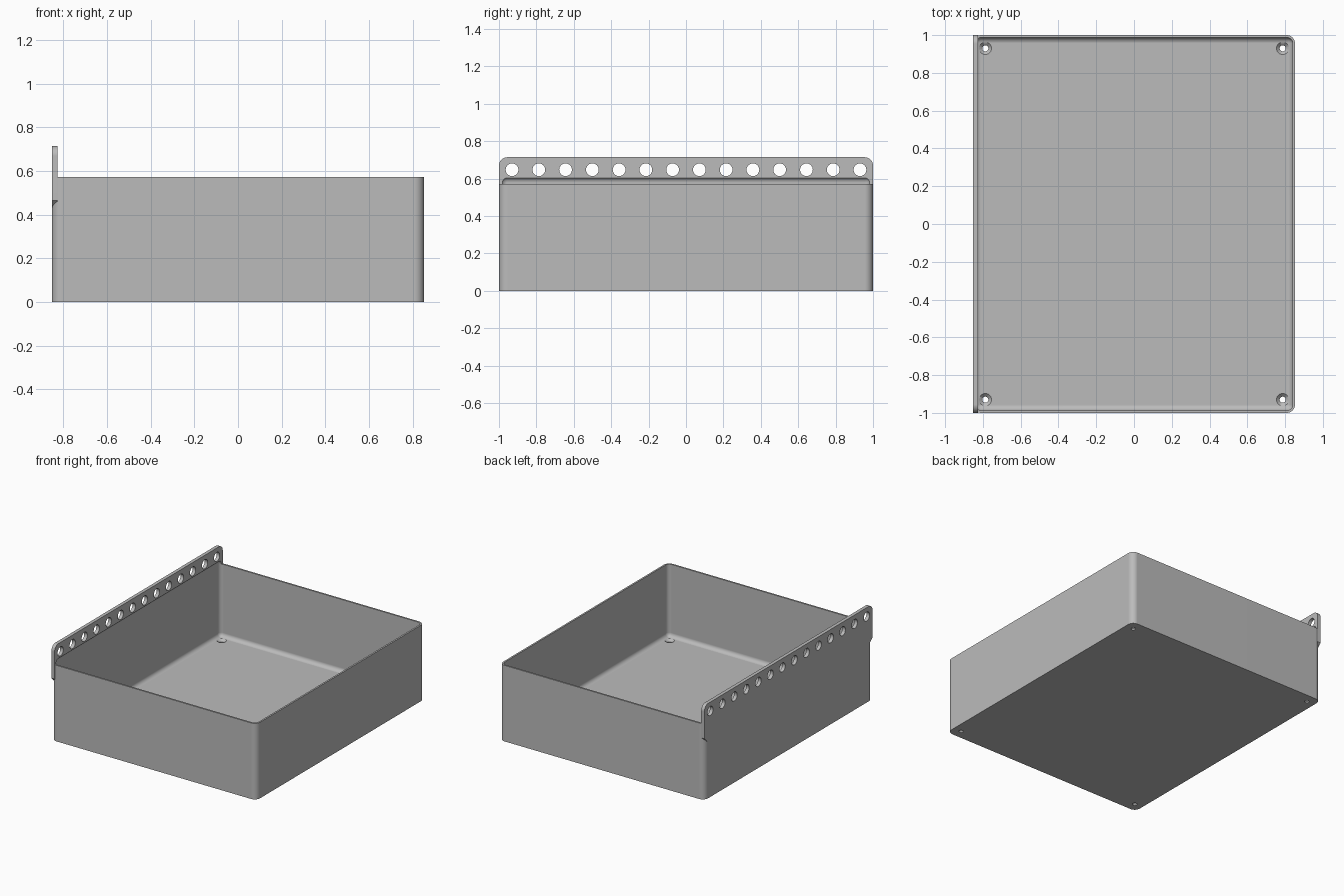
import bpy
import bmesh
import math
from mathutils import Matrix, Vector

if "Cube" in bpy.data.objects:
    bpy.data.objects.remove(bpy.data.objects["Cube"], do_unlink=True)

# Main dimensions
HX, HY, HEIGHT = 0.853, 1.0, 0.572      # outer half sizes and wall height
WALL, FLOOR = 0.013, 0.028              # wall and floor thickness
STRIP_T, STRIP_TOP = 0.026, 0.714       # hanging strip
CORNER, FILLET = 0.045, 0.03            # outer and inner radii

grey = bpy.data.materials.new("plain grey")
grey.use_nodes = True
colour = (0.5, 0.5, 0.5, 1)
grey.diffuse_color = colour
grey.node_tree.nodes["Principled BSDF"].inputs["Base Color"].default_value = colour


def make_object(name, bm):
    bmesh.ops.recalc_face_normals(bm, faces=bm.faces)
    mesh = bpy.data.meshes.new(name)
    bm.to_mesh(mesh)
    bm.free()
    mesh.materials.append(grey)
    obj = bpy.data.objects.new(name, mesh)
    bpy.context.collection.objects.link(obj)
    return obj


def rounded_box(name, low, high, radius, pick):
    """Box between two corners; edges whose direction passes pick are rounded."""
    low, high = Vector(low), Vector(high)
    bm = bmesh.new()
    bmesh.ops.create_cube(bm, size=1)
    for v in bm.verts:
        v.co = (low + high) / 2 + v.co * (high - low)
    edges = [e for e in bm.edges if pick(e)]
    bmesh.ops.bevel(bm, geom=edges, offset=radius, segments=8, profile=0.5, affect='EDGES')
    return make_object(name, bm)


def cones(name, places, r1, r2, depth, turn=Matrix()):
    """Separate cones or cylinders centred on each place."""
    bm = bmesh.new()
    for p in places:
        bmesh.ops.create_cone(bm, cap_ends=True, segments=32, radius1=r1, radius2=r2,
                              depth=depth, matrix=Matrix.Translation(p) @ turn)
    return make_object(name, bm)


def combine(target, other, operation):
    mod = target.modifiers.new(operation.lower(), 'BOOLEAN')
    mod.object, mod.operation, mod.solver = other, operation, 'EXACT'
    bpy.context.view_layer.objects.active = target
    bpy.ops.object.modifier_apply(modifier=mod.name)
    bpy.data.objects.remove(other, do_unlink=True)


def is_vertical(edge):
    a, b = edge.verts
    return abs(a.co.z - b.co.z) > 0.01


# Outer body with rounded upright corners
tray = rounded_box("tray", (-HX, -HY, 0), (HX, HY, HEIGHT), CORNER, is_vertical)

# Hanging strip: rounded top corners, sloped undersides at both ends
half = [(HY - CORNER, 0.42), (HY, 0.42 + CORNER)]
for i in range(9):
    a = math.radians(90) * i / 8
    half.append((HY - CORNER + CORNER * math.cos(a), STRIP_TOP - CORNER + CORNER * math.sin(a)))
outline = half + [(-y, z) for y, z in reversed(half)]
bm = bmesh.new()
face = bm.faces.new([bm.verts.new((-HX, y, z)) for y, z in outline])
side = bmesh.ops.extrude_face_region(bm, geom=[face])
bmesh.ops.translate(bm, vec=(STRIP_T, 0, 0),
                    verts=[g for g in side["geom"] if isinstance(g, bmesh.types.BMVert)])
combine(tray, make_object("strip", bm), 'UNION')

# Inner cavity, rounded on every edge and reaching a little into the strip
cavity = rounded_box("cavity", (WALL - HX, WALL - HY, FLOOR),
                     (HX - WALL, HY - WALL, HEIGHT + 0.036), FILLET, lambda e: True)
combine(tray, cavity, 'DIFFERENCE')

# Row of holes along the strip
row = [(-HX + STRIP_T / 2, -0.93 + 1.86 * i / 13, 0.647) for i in range(14)]
combine(tray, cones("strip_holes", row, 0.034, 0.034, 0.1,
                    Matrix.Rotation(math.radians(90), 4, 'Y')), 'DIFFERENCE')

# Countersunk screw holes in the floor corners
corners = [(sx * 0.787, sy * 0.93) for sx in (-1, 1) for sy in (-1, 1)]
combine(tray, cones("screw_holes", [(x, y, 0) for x, y in corners],
                    0.016, 0.016, 0.1), 'DIFFERENCE')
combine(tray, cones("countersinks", [(x, y, FLOOR - 0.005) for x, y in corners],
                    0.014, 0.042, 0.028), 'DIFFERENCE')

# Smooth curves, flat walls
bpy.ops.object.select_all(action='DESELECT')
tray.select_set(True)
bpy.context.view_layer.objects.active = tray
bpy.ops.object.shade_smooth_by_angle(angle=math.radians(30))
weighted = tray.modifiers.new("weighted normals", 'WEIGHTED_NORMAL')
weighted.keep_sharp = True
